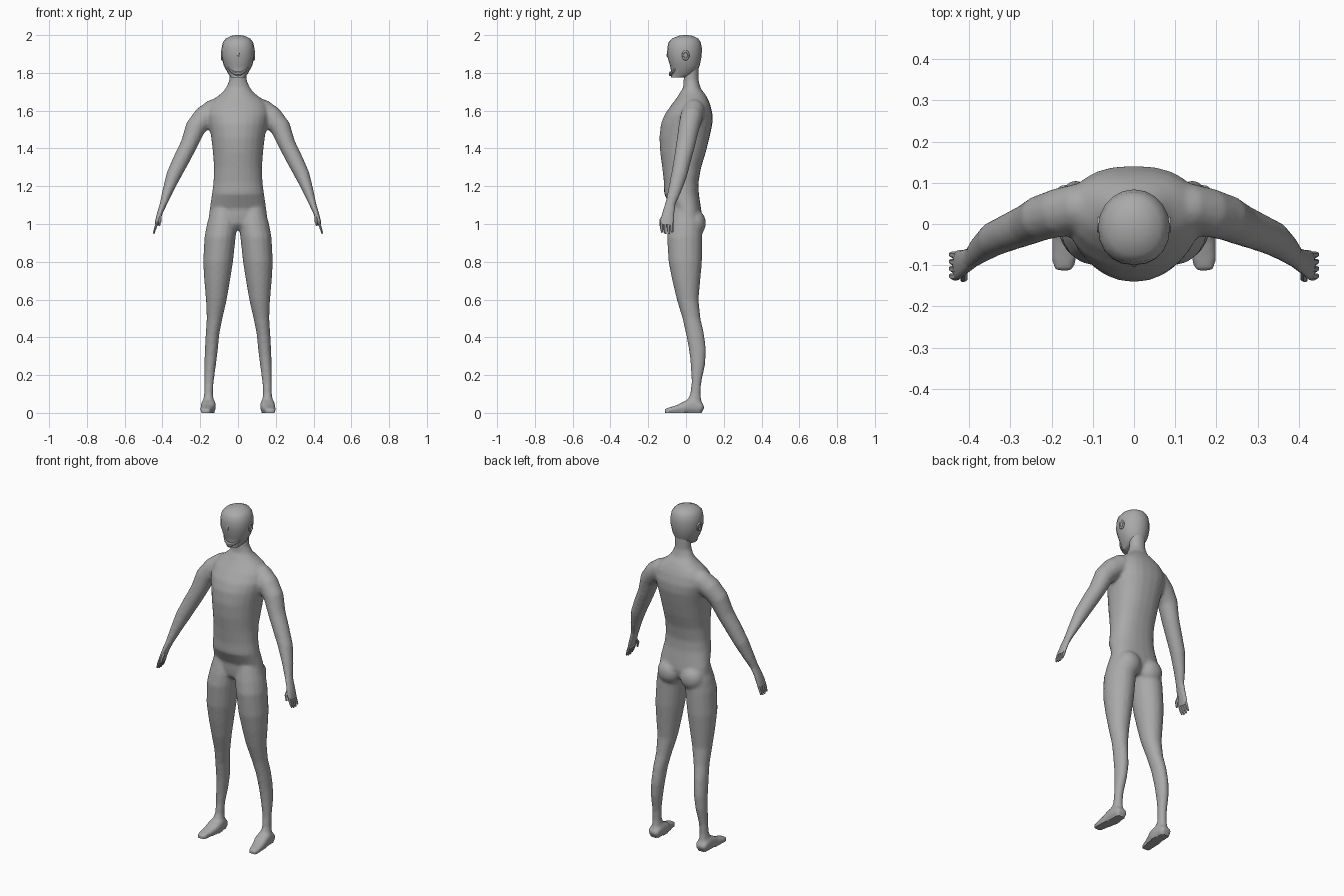
import bpy, bmesh, math
from mathutils import Vector

GREY = bpy.data.materials.new("body_grey")
GREY.diffuse_color = (0.4, 0.4, 0.4, 1)


def spow(v, e):
    return math.copysign(abs(v) ** e, v)


def select(obs):
    bpy.ops.object.select_all(action='DESELECT')
    for o in obs:
        o.select_set(True)
    bpy.context.view_layer.objects.active = obs[0]


def skin(name, rings, mirror=False, angle=40):
    """Join equal-sized point rings into a capped smooth surface."""
    bm = bmesh.new()
    loops = [[bm.verts.new(p) for p in ring] for ring in rings]
    n = len(loops[0])
    for a, b in zip(loops, loops[1:]):
        for i in range(n):
            bm.faces.new((a[i], a[(i + 1) % n], b[(i + 1) % n], b[i]))
    bm.faces.new(loops[0])
    bm.faces.new(loops[-1])
    bmesh.ops.recalc_face_normals(bm, faces=bm.faces)
    me = bpy.data.meshes.new(name)
    bm.to_mesh(me)
    bm.free()
    me.materials.append(GREY)
    ob = bpy.data.objects.new(name, me)
    bpy.context.collection.objects.link(ob)
    select([ob])
    bpy.ops.object.shade_smooth_by_angle(angle=math.radians(angle))
    if mirror:
        ob.modifiers.new("mirror", 'MIRROR')
    return ob


def stack(name, rows, n=20, pf=2.0, pb=2.0, **kw):
    """Horizontal sections: z, x min, x max, y front, y back."""
    rings = []
    for z, x0, x1, yf, yb in rows:
        cx, cy, rx, ry = (x0 + x1) / 2, (yf + yb) / 2, (x1 - x0) / 2, (yb - yf) / 2
        ring = []
        for i in range(n):
            a = 2 * math.pi * i / n
            e = 2 / (pb if math.sin(a) > 0 else pf)
            ring.append((cx + rx * spow(math.cos(a), e), cy + ry * spow(math.sin(a), e), z))
        rings.append(ring)
    return skin(name, rings, **kw)


def tube(name, rows, side, n=12, p=2.0, **kw):
    """Sections across a path: x, y, z, thickness radius, radius along side axis."""
    pts = [Vector(r[:3]) for r in rows]
    rings = []
    for i, r in enumerate(rows):
        t = (pts[min(i + 1, len(pts) - 1)] - pts[max(i - 1, 0)]).normalized()
        s = Vector(side)
        s = (s - t * s.dot(t)).normalized()
        u = t.cross(s)
        ring = []
        for k in range(n):
            a = 2 * math.pi * (k + 0.5) / n
            ring.append(pts[i] + u * (r[3] * spow(math.cos(a), 2 / p))
                        + s * (r[4] * spow(math.sin(a), 2 / p)))
        rings.append(ring)
    return skin(name, rings, **kw)


def sym(rows):
    return [(z, -w, w, f, b) for z, w, f, b in rows]


# Torso from crotch to collar
torso = stack("body", sym([
    (0.97, 0.07, -0.04, 0.05), (1.0, 0.14, -0.07, 0.075), (1.04, 0.155, -0.075, 0.085),
    (1.08, 0.15, -0.076, 0.08), (1.16, 0.138, -0.116, 0.068), (1.22, 0.13, -0.117, 0.066),
    (1.30, 0.127, -0.126, 0.08), (1.38, 0.133, -0.137, 0.105), (1.46, 0.142, -0.141, 0.125),
    (1.53, 0.155, -0.133, 0.14), (1.58, 0.165, -0.113, 0.141), (1.63, 0.155, -0.078, 0.129),
    (1.66, 0.13, -0.055, 0.117), (1.69, 0.09, -0.035, 0.1), (1.715, 0.066, -0.02, 0.078)]),
    n=24, pf=2.0, pb=2.4)

# Neck
neck = stack("neck", sym([(1.68, 0.095, -0.03, 0.1), (1.72, 0.065, -0.016, 0.078),
                          (1.76, 0.047, -0.013, 0.067), (1.85, 0.047, -0.013, 0.067)]), n=16)

# Arms from inside the shoulder to the wrist
arm = tube("arm", [
    (0.06, 0.05, 1.625, 0.055, 0.055), (0.13, 0.04, 1.597, 0.064, 0.06),
    (0.18, 0.028, 1.563, 0.061, 0.06), (0.225, 0.015, 1.51, 0.055, 0.056),
    (0.26, -0.002, 1.42, 0.046, 0.051), (0.303, -0.02, 1.335, 0.044, 0.046),
    (0.34, -0.036, 1.26, 0.040, 0.043), (0.374, -0.062, 1.17, 0.028, 0.035),
    (0.394, -0.082, 1.11, 0.02, 0.028), (0.408, -0.09, 1.07, 0.016, 0.028)],
    (0, 1, 0), n=14, mirror=True)

# Legs from hip to ankle
leg = stack("leg", [
    (1.08, 0.01, 0.142, -0.07, 0.07), (1.0, 0.002, 0.165, -0.09, 0.087),
    (0.93, 0.012, 0.178, -0.101, 0.087), (0.80, 0.026, 0.185, -0.093, 0.085),
    (0.70, 0.042, 0.179, -0.073, 0.076), (0.60, 0.059, 0.17, -0.049, 0.067),
    (0.50, 0.082, 0.166, -0.019, 0.077), (0.42, 0.098, 0.171, -0.001, 0.096),
    (0.33, 0.107, 0.176, 0.016, 0.107), (0.25, 0.117, 0.179, 0.025, 0.101),
    (0.16, 0.129, 0.179, 0.029, 0.081), (0.10, 0.132, 0.18, 0.022, 0.078),
    (0.04, 0.125, 0.187, -0.01, 0.085)], n=16, mirror=True)

# Buttocks
bpy.ops.mesh.primitive_uv_sphere_add(segments=16, ring_count=10, radius=1)
butt = bpy.context.object
for v in butt.data.vertices:
    v.co = Vector((0.075 + v.co.x * 0.072, 0.045 + v.co.y * 0.061, 1.005 + v.co.z * 0.072))
butt.data.materials.append(GREY)
butt.modifiers.new("mirror", 'MIRROR')

# Feet: flat-soled, tapering to the toes
rows = []
for y, x0, x1, top in [(0.091, 0.13, 0.186, 0.035), (0.075, 0.122, 0.192, 0.055),
                       (0.03, 0.117, 0.195, 0.075), (0.0, 0.117, 0.197, 0.064),
                       (-0.04, 0.129, 0.199, 0.043), (-0.09, 0.142, 0.199, 0.028),
                       (-0.115, 0.147, 0.196, 0.022)]:
    rows.append(((x0 + x1) / 2, y, top / 2, top / 2, (x1 - x0) / 2))
foot = tube("foot", rows, (1, 0, 0), n=16, p=3.2, mirror=True)

# Fuse the main masses into one continuous skin
parts = [torso, neck, arm, leg, butt, foot]
select(parts)
bpy.ops.object.convert(target='MESH')
select(parts)
bpy.ops.object.join()
remesh = torso.modifiers.new("fuse", 'REMESH')
remesh.mode = 'VOXEL'
remesh.voxel_size = 0.009
soften = torso.modifiers.new("soften", 'SMOOTH')
soften.factor = 0.5
soften.iterations = 6
bpy.ops.object.convert(target='MESH')
for v in torso.data.vertices:
    if v.co.z < 0.009:
        v.co.z = 0.0
if not torso.data.materials:
    torso.data.materials.append(GREY)
bpy.ops.object.shade_smooth_by_angle(angle=math.radians(50))

# Flat facet below the belly
for f in torso.data.polygons:
    c = f.center
    if 1.083 < c.z < 1.158 and c.y < -0.03 and abs(c.x) < 0.118:
        f.use_smooth = False

# Head with a flat underside at the jaw
stack("head", sym([
    (1.775, 0.036, -0.08, 0.0), (1.795, 0.052, -0.076, 0.055), (1.84, 0.076, -0.085, 0.073),
    (1.89, 0.087, -0.1, 0.083), (1.93, 0.087, -0.099, 0.084), (1.962, 0.08, -0.093, 0.078),
    (1.982, 0.064, -0.074, 0.064), (1.996, 0.035, -0.04, 0.035), (2.0, 0.012, -0.015, 0.012)]),
    n=20, pf=2.2)

# Lower lip ridge curving across the jaw
tube("lip", [(x, -0.081 + 10 * x * x, 1.795 + 11 * x * x, 0.013 - abs(x) * 0.17, 0.011 - abs(x) * 0.1)
             for x in [-0.056 + 0.014 * i for i in range(9)]], (0, 1, 0), n=8)

# Small nose wedge
stack("nose", sym([(1.885, 0.004, -0.103, -0.08), (1.895, 0.009, -0.105, -0.08),
                   (1.912, 0.012, -0.1, -0.08)]), n=6)

# Ears: flattened rims around a hollow
bpy.ops.mesh.primitive_torus_add(major_segments=14, minor_segments=6, major_radius=0.018,
                                 minor_radius=0.006, rotation=(0, math.pi / 2, 0))
ear = bpy.context.object
ear.name = "ear"
bpy.ops.object.transform_apply(location=False)
for v in ear.data.vertices:
    v.co = Vector((0.085 + v.co.x, v.co.y * 0.85 - 0.002, 1.893 + v.co.z * 1.15))
ear.data.materials.append(GREY)
bpy.ops.object.shade_smooth()
ear.modifiers.new("mirror", 'MIRROR')

# Hands, fingers and thumb
tube("hand", [
    (0.394, -0.082, 1.11, 0.018, 0.026), (0.411, -0.092, 1.065, 0.015, 0.03),
    (0.427, -0.1, 1.015, 0.012, 0.036), (0.432, -0.102, 0.995, 0.009, 0.034)],
    (0, 1, 0), n=14, mirror=True, angle=60)
for i in range(4):
    y = -0.128 + i * 0.0175
    tip = 0.955 - 0.007 * (i in (1, 2))
    tube("finger_%d" % (i + 1), [
        (0.429, y, 1.005, 0.008, 0.009), (0.439, y, 0.975, 0.007, 0.0085),
        (0.446, y + 0.002, tip, 0.004, 0.006)], (0, 1, 0), n=6, mirror=True)
tube("thumb", [(0.412, -0.11, 1.05, 0.009, 0.01), (0.412, -0.132, 1.02, 0.009, 0.009),
               (0.417, -0.136, 0.99, 0.005, 0.005)], (0, 1, 0), n=6, mirror=True)
